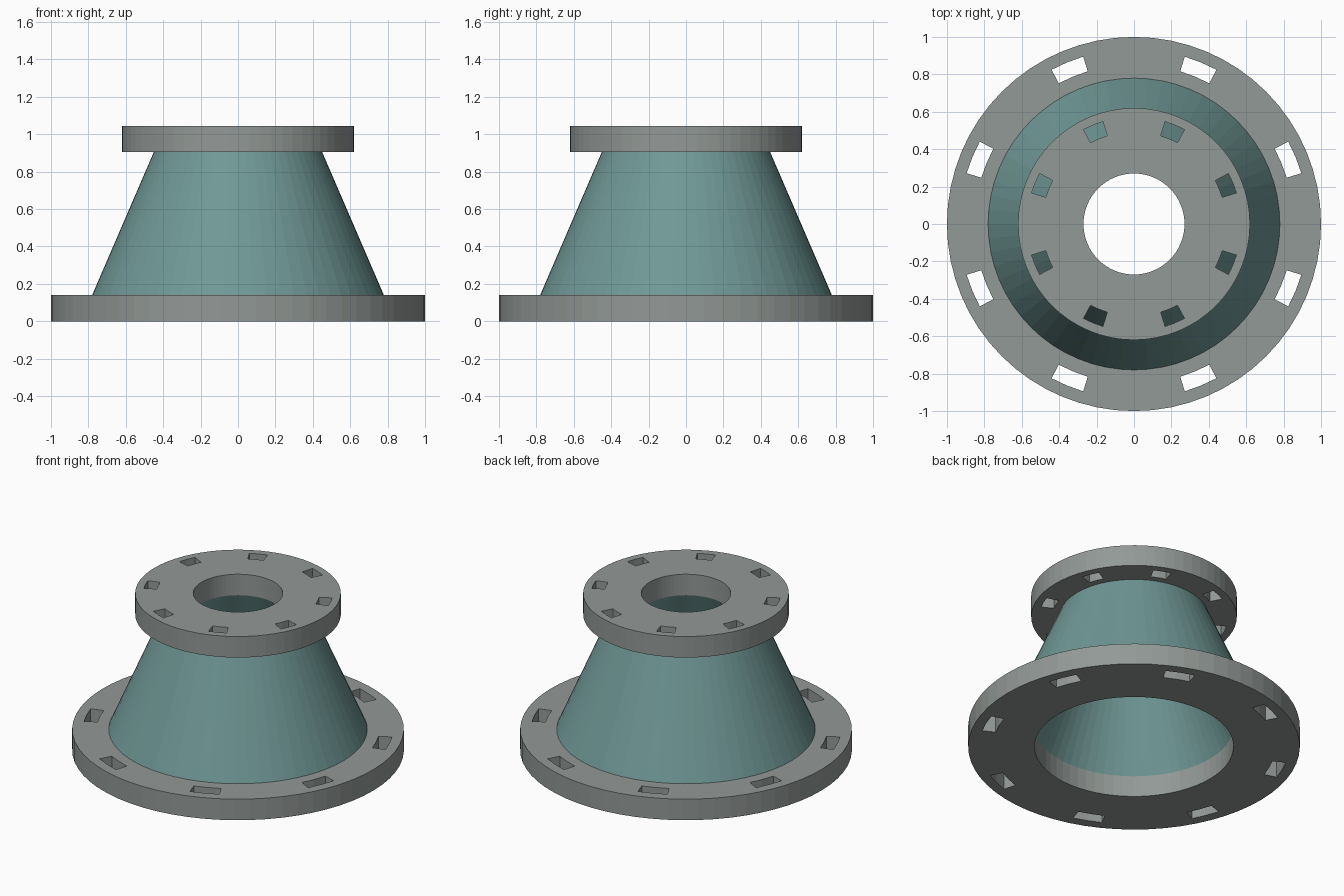
import bpy
import bmesh
from math import cos, sin, tau

SEGMENTS = 64
FLANGE = 0.14          # flange thickness
HEIGHT = 1.045

cube = bpy.data.objects.get("Cube")
if cube:
    bpy.data.objects.remove(cube, do_unlink=True)


def make_material(name, rgb):
    mat = bpy.data.materials.new(name)
    mat.use_nodes = True
    mat.diffuse_color = (*rgb, 1)
    mat.node_tree.nodes["Principled BSDF"].inputs["Base Color"].default_value = (*rgb, 1)
    return mat


def add_ring(bm, radius, z):
    angles = [tau * i / SEGMENTS for i in range(SEGMENTS)]
    return [bm.verts.new((radius * cos(a), radius * sin(a), z)) for a in angles]


def bridge(bm, a, b, skip=lambda i: False):
    for i in range(SEGMENTS):
        if not skip(i):
            j = (i + 1) % SEGMENTS
            bm.faces.new((a[i], b[i], b[j], a[j]))


def finish(bm, name, mat):
    bmesh.ops.recalc_face_normals(bm, faces=bm.faces)
    mesh = bpy.data.meshes.new(name)
    bm.to_mesh(mesh)
    bm.free()
    mesh.materials.append(mat)
    obj = bpy.data.objects.new(name, mesh)
    bpy.context.collection.objects.link(obj)


def make_flange(name, radii, z, mat):
    """Flat disc with eight bolt slots between the two middle radii, then thickened."""
    bm = bmesh.new()
    rings = [add_ring(bm, r, z) for r in radii]
    bridge(bm, rings[0], rings[1])
    bridge(bm, rings[1], rings[2], skip=lambda i: i % 8 in (3, 4))
    bridge(bm, rings[2], rings[3])
    result = bmesh.ops.extrude_face_region(bm, geom=bm.faces[:], use_keep_orig=True)
    top = [v for v in result["geom"] if isinstance(v, bmesh.types.BMVert)]
    bmesh.ops.translate(bm, verts=top, vec=(0, 0, FLANGE))
    finish(bm, name, mat)


def make_cone(name, profile, mat):
    """Hollow tapered wall revolved from a closed (radius, z) profile."""
    bm = bmesh.new()
    rings = [add_ring(bm, r, z) for r, z in profile]
    for k, ring in enumerate(rings):
        bridge(bm, ring, rings[(k + 1) % len(rings)])
    finish(bm, name, mat)


grey = make_material("flange grey", (0.29, 0.32, 0.305))
teal = make_material("body teal", (0.16, 0.315, 0.305))

# Bolted flanges
top_z = HEIGHT - FLANGE
make_flange("base_flange", (0.60, 0.853, 0.935, 1.0), 0, grey)
make_flange("top_flange", (0.27, 0.493, 0.572, 0.62), top_z, grey)

# Tapered hollow body between them
make_cone("tapered_body", [(0.78, FLANGE), (0.45, top_z), (0.27, top_z), (0.60, FLANGE)], teal)
